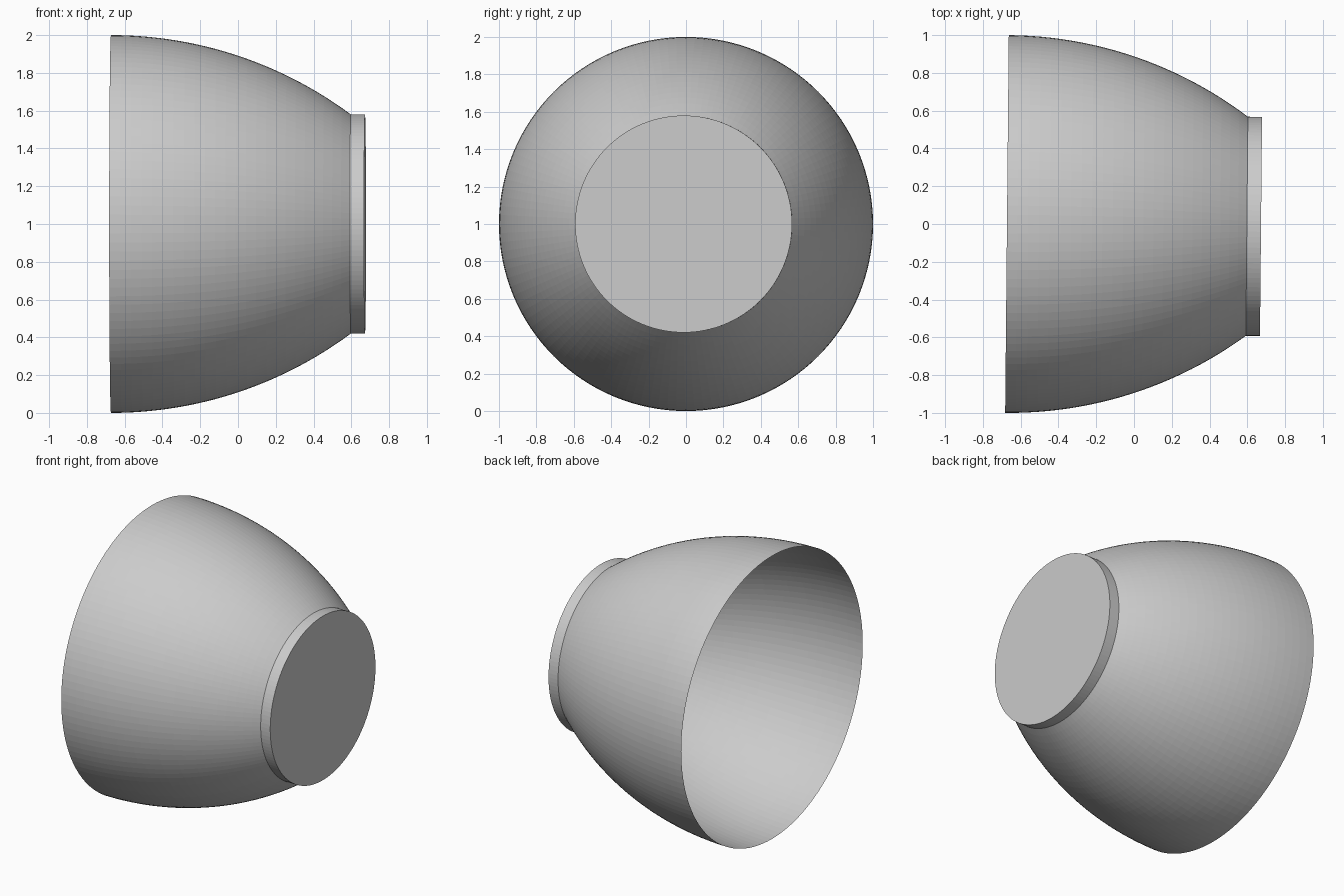
import bpy, bmesh, math
from mathutils import Matrix, Vector

cube = bpy.data.objects.get("Cube")
if cube:
    bpy.data.objects.remove(cube, do_unlink=True)

SIDES, RINGS = 128, 24
DEPTH, FOOT_DEPTH = 1.27, 0.075
RIM_RADIUS, FOOT_RADIUS = 1.0, 0.58

# Wall profile: a circular arc leaving the rim parallel to the axis
drop = RIM_RADIUS - FOOT_RADIUS
arc = (DEPTH ** 2 + drop ** 2) / (2 * drop)
end_angle = math.asin(DEPTH / arc)
profile = []
for i in range(RINGS + 1):
    a = end_angle * i / RINGS
    profile.append((arc * math.sin(a), RIM_RADIUS - arc * (1 - math.cos(a))))
# Straight-sided foot ring
profile.append((DEPTH + FOOT_DEPTH, FOOT_RADIUS))

# Revolve the thin shell around the x axis
bm = bmesh.new()
verts = [bm.verts.new((x, 0, r)) for x, r in profile]
edges = [bm.edges.new(pair) for pair in zip(verts, verts[1:])]
bmesh.ops.spin(bm, geom=verts + edges, cent=(0, 0, 0), axis=(1, 0, 0),
               angle=math.tau, steps=SIDES, use_duplicate=False)
bmesh.ops.remove_doubles(bm, verts=bm.verts[:], dist=0.0005)

# Close the foot with a flat base; the rim stays open
base_edges = [e for e in bm.edges if e.is_boundary
              and all(v.co.x > DEPTH for v in e.verts)]
bmesh.ops.contextual_create(bm, geom=base_edges)
bmesh.ops.recalc_face_normals(bm, faces=bm.faces[:])
bm.normal_update()
base = max(bm.faces, key=lambda f: f.calc_center_median().x)
if base.normal.x < 0:
    bmesh.ops.reverse_faces(bm, faces=bm.faces[:])

# Lay the bowl on its side, turned very slightly about the vertical
length = DEPTH + FOOT_DEPTH
place = Matrix.Translation(Vector((-length / 2, 0, RIM_RADIUS)))
bm.transform(place @ Matrix.Rotation(-0.0095, 4, 'Z'))

mesh = bpy.data.meshes.new("bowl")
bm.to_mesh(mesh)
bm.free()
bowl = bpy.data.objects.new("bowl", mesh)
bpy.context.collection.objects.link(bowl)
